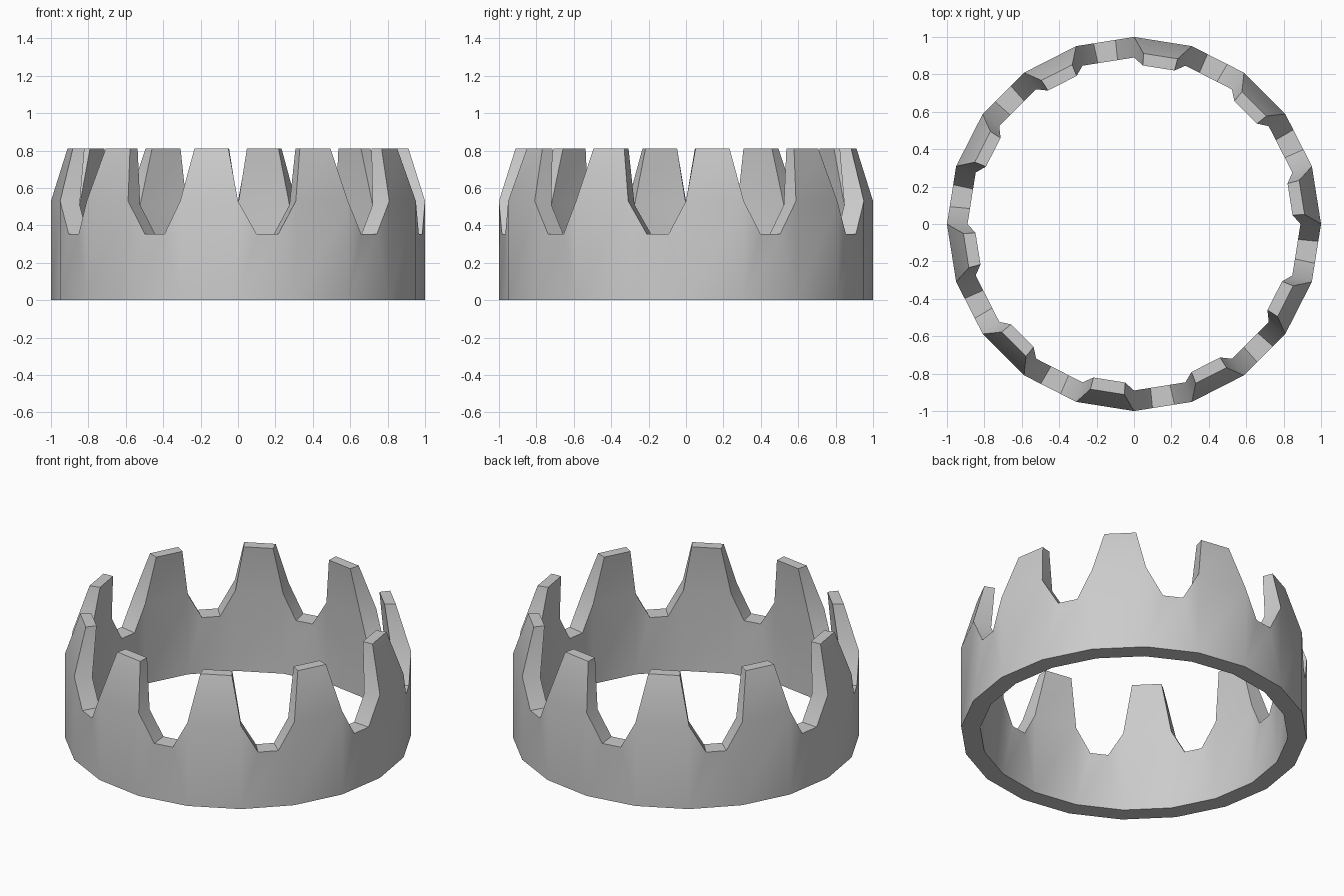
import bpy, bmesh, math
from mathutils import Vector

if "Cube" in bpy.data.objects:
    bpy.data.objects.remove(bpy.data.objects["Cube"])

SIDES = 20
R_OUT, R_IN = 1.0, 0.89
Z_MID_OUT, Z_MID_IN, Z_GAP, Z_TOP = 0.53, 0.51, 0.355, 0.81

bm = bmesh.new()


def corner(i, r, z):
    a = 2 * math.pi * i / SIDES
    return Vector((r * math.cos(a), r * math.sin(a), z))


def on_side(i, t, r, z):
    # point a fraction t along side i
    return bm.verts.new(corner(i, r, z).lerp(corner(i + 1, r, z), t))


# band corners, as (outer, inner) pairs
low = [(bm.verts.new(corner(i, R_OUT, 0)), bm.verts.new(corner(i, R_IN, 0)))
       for i in range(SIDES)]
mid = [(bm.verts.new(corner(i, R_OUT, Z_MID_OUT)), bm.verts.new(corner(i, R_IN, Z_MID_IN)))
       for i in range(SIDES)]


def skins(*pairs):
    # matching faces on the outer and inner walls
    bm.faces.new([p[0] for p in pairs])
    bm.faces.new([p[1] for p in reversed(pairs)])


def rim(*pairs):
    # faces joining outer to inner along a chain
    for a, b in zip(pairs, pairs[1:]):
        bm.faces.new((a[0], b[0], b[1], a[1]))


for i in range(SIDES):
    j = (i + 1) % SIDES
    l0, l1, m0, m1 = low[i], low[j], mid[i], mid[j]
    rim(l1, l0)
    if i % 2 == 0:
        # leaning tooth
        t0, t1 = [(on_side(i, t, 0.92, Z_TOP), on_side(i, t, 0.855, Z_TOP))
                  for t in (0.18, 0.82)]
        skins(l0, l1, m1, m0)
        skins(m0, m1, t1, t0)
        rim(m0, t0, t1, m1)
    else:
        # tapered gap
        g0, g1 = [(on_side(i, t, R_OUT, Z_GAP), on_side(i, t, R_IN, Z_GAP))
                  for t in (0.32, 0.70)]
        skins(l0, l1, g1, g0)
        skins(l0, g0, m0)
        skins(l1, m1, g1)
        rim(m0, g0, g1, m1)

bmesh.ops.recalc_face_normals(bm, faces=bm.faces[:])
mesh = bpy.data.meshes.new("crown_ring")
bm.to_mesh(mesh)
bm.free()
crown = bpy.data.objects.new("crown_ring", mesh)
bpy.context.collection.objects.link(crown)
bpy.context.view_layer.objects.active = crown
crown.select_set(True)
bpy.ops.object.shade_smooth_by_angle(angle=math.radians(30))
